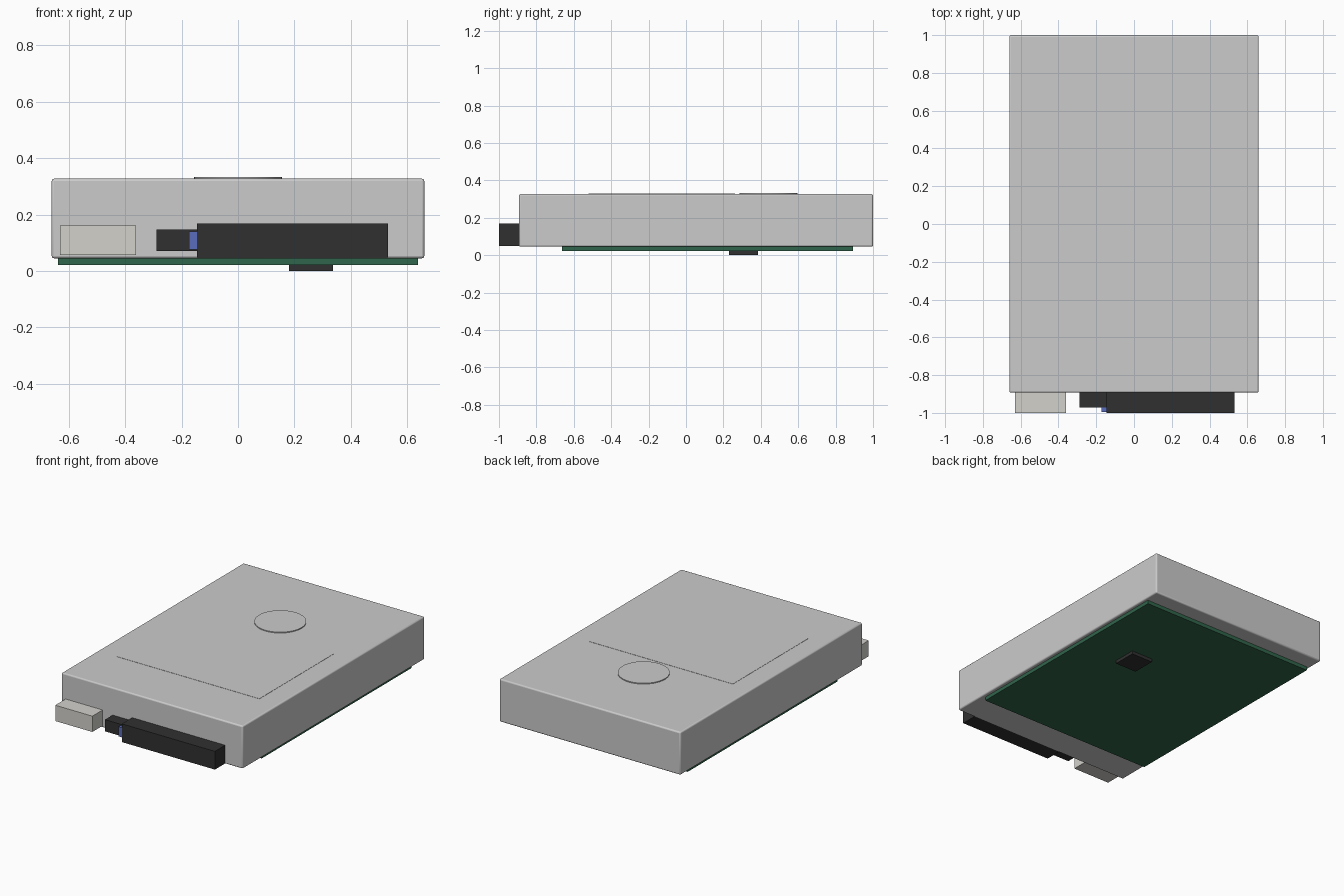
import bpy, bmesh
from mathutils import Vector

if "Cube" in bpy.data.objects:
    bpy.data.objects.remove(bpy.data.objects["Cube"])


def material(name, color):
    m = bpy.data.materials.new(name)
    m.diffuse_color = (*color, 1)
    m.use_nodes = True
    m.node_tree.nodes["Principled BSDF"].inputs["Base Color"].default_value = m.diffuse_color
    return m


def finish(name, bm, mat=None):
    mesh = bpy.data.meshes.new(name)
    bm.to_mesh(mesh)
    bm.free()
    ob = bpy.data.objects.new(name, mesh)
    bpy.context.collection.objects.link(ob)
    if mat:
        mesh.materials.append(mat)
    return ob


def box(name, xs, ys, zs, mat=None):
    bm = bmesh.new()
    bmesh.ops.create_cube(bm, size=1)
    for v in bm.verts:
        v.co = Vector((r[0] if c < 0 else r[1]) for c, r in zip(v.co, (xs, ys, zs)))
    return finish(name, bm, mat)


def smooth(ob):
    bpy.ops.object.select_all(action='DESELECT')
    ob.select_set(True)
    bpy.context.view_layer.objects.active = ob
    bpy.ops.object.shade_smooth_by_angle()


green = material("board_green", (0.03, 0.13, 0.07))
black = material("black_plastic", (0.03, 0.03, 0.03))
blue = material("blue_plastic", (0.10, 0.15, 0.50))
white = material("white_plastic", (0.65, 0.64, 0.60))

# Metal case with softened edges
case = box("drive_case", (-0.66, 0.66), (-0.893, 1.0), (0.045, 0.327))
bev = case.modifiers.new("edge_round", 'BEVEL')
bev.width = 0.009
bev.segments = 3
smooth(case)

# Thin label panel on the lid
box("label_panel", (-0.525, 0.52), (-0.52, 0.262), (0.324, 0.3285))

# Round spindle cap on the lid
bm = bmesh.new()
bmesh.ops.create_cone(bm, cap_ends=True, segments=48, radius1=0.155, radius2=0.155, depth=0.012)
bmesh.ops.translate(bm, verts=bm.verts, vec=(0, 0.44, 0.327))
smooth(finish("spindle_cap", bm))

# Circuit board and chip underneath
box("circuit_board", (-0.638, 0.637), (-0.663, 0.893), (0.021, 0.047), green)
box("controller_chip", (0.181, 0.337), (0.23, 0.386), (0.0, 0.023), black)

# Connectors on the front face
box("power_socket", (-0.631, -0.361), (-1.0, -0.88), (0.057, 0.161), white)
box("jumper_block", (-0.288, -0.14), (-0.972, -0.88), (0.07, 0.147), black)
box("jumper_cap", (-0.173, -0.14), (-0.996, -0.90), (0.077, 0.14), blue)
box("data_connector", (-0.146, 0.532), (-1.0, -0.88), (0.048, 0.168), black)
